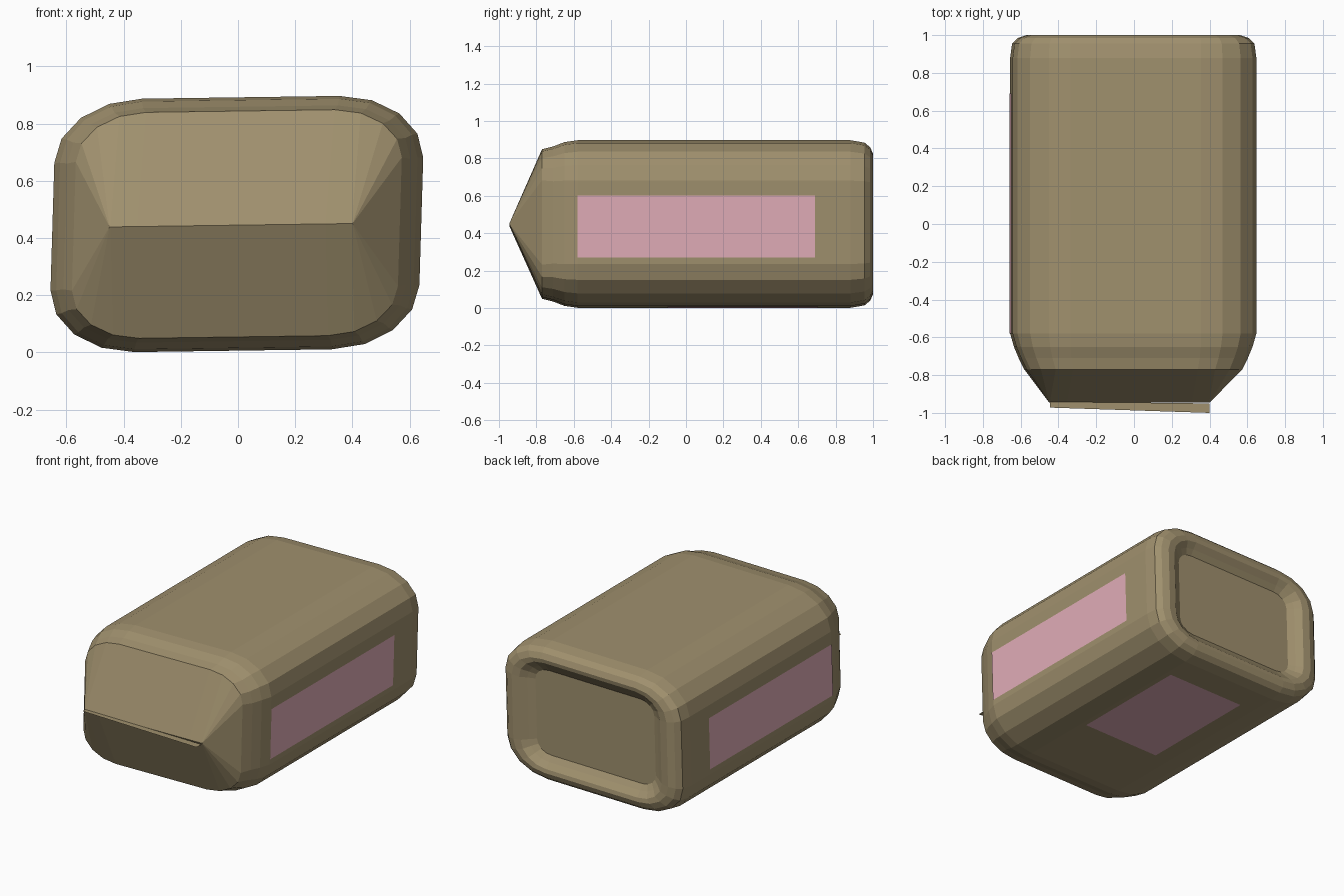
import bpy, bmesh, math

cube = bpy.data.objects.get("Cube")
if cube:
    bpy.data.objects.remove(cube, do_unlink=True)

MID = 0.449      # height of the bag's axis
STEPS = 4        # segments per rounded corner


def material(name, color):
    mat = bpy.data.materials.new(name)
    mat.use_nodes = True
    mat.diffuse_color = color
    bsdf = mat.node_tree.nodes["Principled BSDF"]
    bsdf.inputs["Base Color"].default_value = color
    bsdf.inputs["Roughness"].default_value = 0.8
    return mat


def skew(x, y, z):
    """Give the bag its slightly lopsided cross-section (z relative to axis)."""
    return (x + 0.03 * z - 0.004, y, MID + z + 0.014 * x)


def rounded_ring(y, hx, hz, rx, rz):
    """Rounded rectangle in the xz plane."""
    pts = []
    for quadrant, (sx, sz) in enumerate([(1, 1), (-1, 1), (-1, -1), (1, -1)]):
        for i in range(STEPS + 1):
            a = math.pi / 2 * (quadrant + i / STEPS)
            pts.append((sx * (hx - rx) + rx * math.cos(a), y,
                        sz * (hz - rz) + rz * math.sin(a)))
    return pts


def finish(bm, name, mat):
    mesh = bpy.data.meshes.new(name)
    bm.to_mesh(mesh)
    bm.free()
    mesh.materials.append(mat)
    obj = bpy.data.objects.new(name, mesh)
    bpy.context.collection.objects.link(obj)
    return obj


def panel(name, corners, mat):
    bm = bmesh.new()
    bm.faces.new([bm.verts.new(c) for c in corners])
    return finish(bm, name, mat)


paper = material("kraft_paper", (0.35, 0.28, 0.155, 1))
pink = material("pink_label", (0.76, 0.42, 0.48, 1))

# Bag body: y, half width, half height, corner radii, front to back
sections = [
    (-0.77, 0.57, 0.395, 0.24, 0.17),
    (-0.71, 0.60, 0.41, 0.26, 0.19),
    (-0.65, 0.625, 0.433, 0.28, 0.21),
    (-0.58, 0.645, 0.443, 0.30, 0.22),
    (0.88, 0.645, 0.443, 0.30, 0.22),
    (0.955, 0.635, 0.43, 0.29, 0.21),
    (0.985, 0.605, 0.405, 0.26, 0.19),
    (1.00, 0.56, 0.37, 0.22, 0.16),
    # recessed base
    (0.995, 0.51, 0.345, 0.18, 0.14),
    (0.965, 0.47, 0.31, 0.14, 0.11),
    (0.94, 0.43, 0.275, 0.10, 0.08),
]
rings = [rounded_ring(*s) for s in sections]

# Front ridge where the top and bottom folds meet
ridge = [(max(-0.425, min(0.425, x)) - 0.02, -0.945, -0.004) for x, y, z in rings[0]]
rings.insert(0, ridge)

bm = bmesh.new()
loops = [[bm.verts.new(skew(*p)) for p in ring] for ring in rings]
for a, b in zip(loops, loops[1:]):
    for i in range(len(a)):
        j = (i + 1) % len(a)
        bm.faces.new((a[i], a[j], b[j], b[i]))
bm.faces.new(loops[-1])
bmesh.ops.remove_doubles(bm, verts=bm.verts, dist=0.0005)
bmesh.ops.recalc_face_normals(bm, faces=bm.faces)
finish(bm, "bag_body", paper)

# Thin sealed flap along the ridge
panel("front_flap", [(-0.445, -0.94, 0.445), (-0.445, -0.972, 0.445),
                     (0.40, -1.0, 0.445), (0.40, -0.95, 0.445)], paper)

# Side labels
for side, name in ((1, "right_label"), (-1, "left_label")):
    x = side * 0.649
    corners = [skew(x, y, z) for y, z in
               [(-0.58, -0.188), (0.69, -0.188), (0.69, 0.143), (-0.58, 0.143)]]
    panel(name, corners[::side], pink)

# Underside label
panel("bottom_label", [skew(x, y, -0.446) for x, y in
                       [(-0.24, -0.1), (-0.24, 0.705), (0.315, 0.705), (0.315, -0.1)]], pink)
